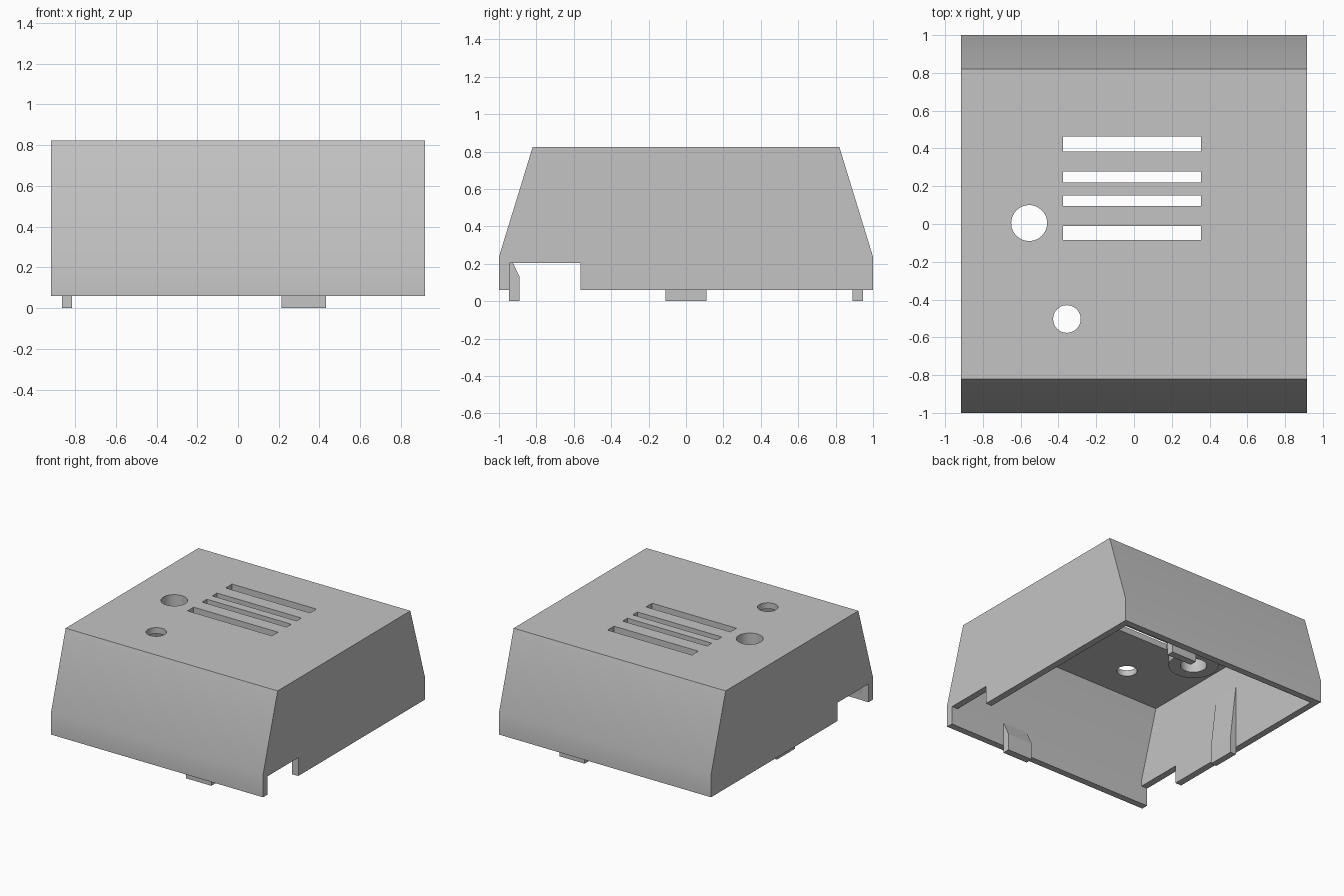
import bpy, bmesh
from mathutils import Vector

cube = bpy.data.objects.get("Cube")
if cube:
    bpy.data.objects.remove(cube)

# Single plastic colour
grey = bpy.data.materials.new("light grey plastic")
grey.use_nodes = True
colour = (0.55, 0.55, 0.55, 1)
grey.diffuse_color = colour
grey.node_tree.nodes["Principled BSDF"].inputs["Base Color"].default_value = colour


def finish(name, bm):
    bmesh.ops.recalc_face_normals(bm, faces=bm.faces)
    mesh = bpy.data.meshes.new(name)
    bm.to_mesh(mesh)
    bm.free()
    mesh.materials.append(grey)
    obj = bpy.data.objects.new(name, mesh)
    bpy.context.collection.objects.link(obj)
    return obj


def prism(name, profile, lo, hi, axis="X"):
    """Extrude a (horizontal, z) profile along X or Y."""
    bm = bmesh.new()
    place = (lambda h, z: (lo, h, z)) if axis == "X" else (lambda h, z: (h, lo, z))
    face = bm.faces.new([bm.verts.new(place(h, z)) for h, z in profile])
    grown = bmesh.ops.extrude_face_region(bm, geom=[face])["geom"]
    step = Vector((hi - lo, 0, 0) if axis == "X" else (0, hi - lo, 0))
    bmesh.ops.translate(bm, vec=step, verts=[v for v in grown if isinstance(v, bmesh.types.BMVert)])
    return finish(name, bm)


def box(name, x0, x1, y0, y1, z0, z1):
    return prism(name, [(y0, z0), (y1, z0), (y1, z1), (y0, z1)], x0, x1)


def cylinder(name, x, y, radius, z0, z1):
    bm = bmesh.new()
    bmesh.ops.create_cone(bm, cap_ends=True, segments=48, radius1=radius, radius2=radius, depth=z1 - z0)
    bmesh.ops.translate(bm, vec=(x, y, (z0 + z1) / 2), verts=bm.verts)
    return finish(name, bm)


def combine(target, tool, operation):
    """Apply a boolean and remove the helper."""
    tool.hide_render = True
    mod = target.modifiers.new("bool", "BOOLEAN")
    mod.operation, mod.solver, mod.object = operation, "EXACT", tool
    bpy.context.view_layer.update()
    result = bpy.data.meshes.new_from_object(target.evaluated_get(bpy.context.evaluated_depsgraph_get()))
    target.modifiers.clear()
    target.data = result
    bpy.data.objects.remove(tool)


def mirrored(half):
    return half + [(-h, z) for h, z in reversed(half)]


# Hollow housing with sloped front and back
BOTTOM, TOP, CEILING = 0.06, 0.823, 0.775
HALF_W, INNER_W, INNER_D = 0.917, 0.864, 0.947
housing = prism("housing", mirrored([(-1, BOTTOM), (-1, 0.237), (-0.82, TOP)]), -HALF_W, HALF_W)
cavity = prism("cavity_cutter", mirrored([(-INNER_D, -0.1), (-INNER_D, 0.245), (-0.784, CEILING)]),
               -INNER_W, INNER_W)
combine(housing, cavity, "DIFFERENCE")

# Collar under the large hole
BUTTON = (-0.555, 0.005)
combine(housing, cylinder("hole_collar", *BUTTON, 0.18, 0.67, 0.8), "UNION")

# Round holes and vent slots in the top
combine(housing, cylinder("large_hole_cutter", *BUTTON, 0.095, 0.5, 1), "DIFFERENCE")
combine(housing, cylinder("small_hole_cutter", -0.355, -0.503, 0.073, 0.5, 1), "DIFFERENCE")
for y0, y1 in [(0.384, 0.463), (0.22, 0.278), (0.094, 0.152), (-0.086, -0.011)]:
    combine(housing, box("vent_cutter", -0.376, 0.354, y0, y1, 0.7, 1), "DIFFERENCE")

# Cable notches in both side walls
for side in (-1, 1):
    x0, x1 = sorted((side * 0.8, side * 1.1))
    combine(housing, box("notch_cutter", x0, x1, -0.945, -0.565, -0.1, 0.203), "DIFFERENCE")

# Tapered locating tabs on the inner walls
front = [(-INNER_D, 0), (-0.89, 0), (-0.89, 0.13), (-INNER_D, 0.25)]
prism("front_tab", front, 0.214, 0.432)
prism("back_tab", [(-h, z) for h, z in front], 0.214, 0.432)
prism("right_tab", [(-INNER_W, 0), (-0.814, 0), (-0.814, 0.13), (-INNER_W, 0.56)], -0.11, 0.11, "Y")

# Smooth the gentle bends and holes, keep the corners sharp
bpy.ops.object.select_all(action="DESELECT")
housing.select_set(True)
bpy.context.view_layer.objects.active = housing
bpy.ops.object.shade_smooth_by_angle(angle=0.52)
